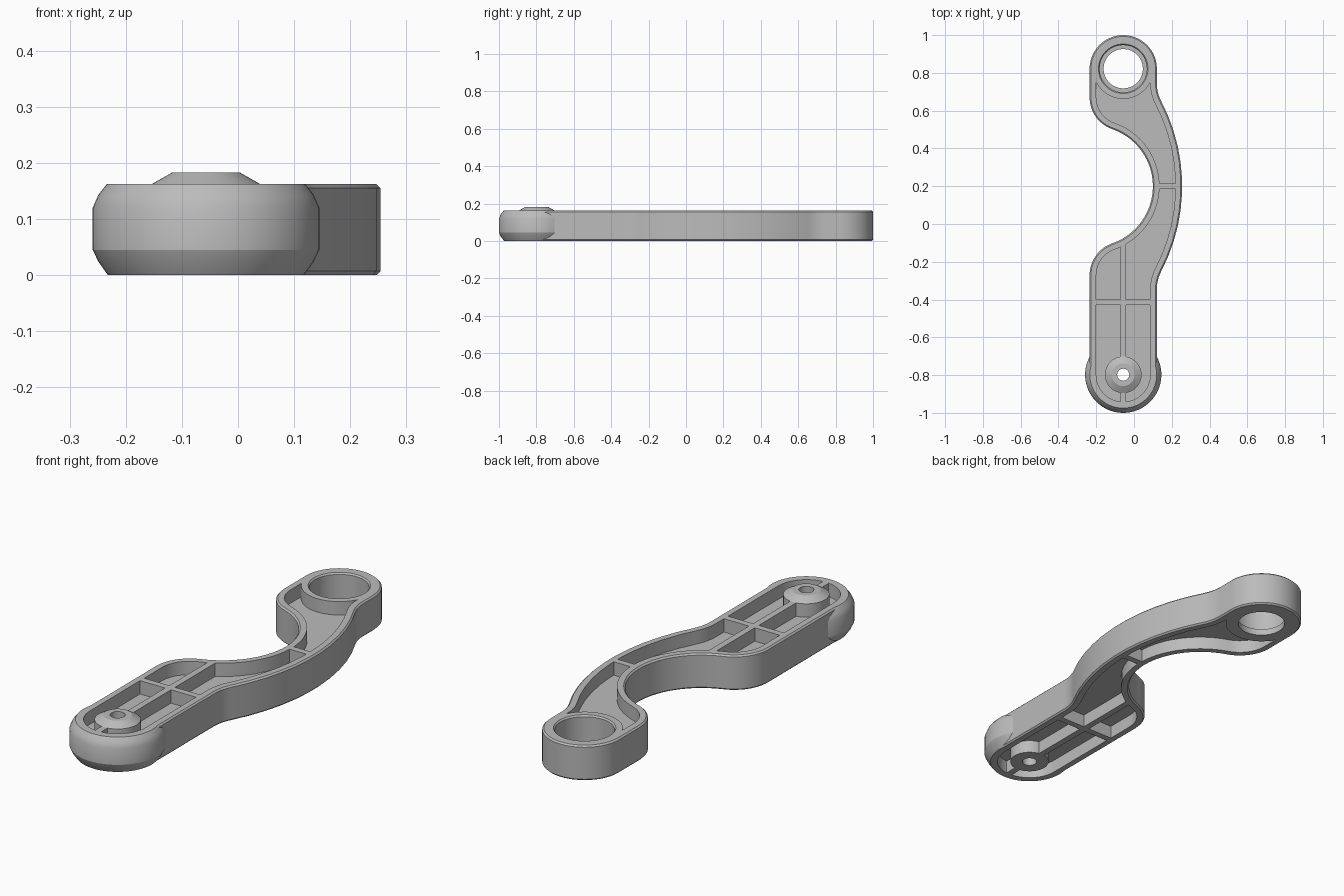
import bpy
import bmesh
from math import sin, cos, acos, asin, degrees, radians, hypot, sqrt

old = bpy.data.objects.get("Cube")
if old:
    bpy.data.objects.remove(old, do_unlink=True)

grey = bpy.data.materials.new("plain_grey")
grey.use_nodes = True
colour = (0.5, 0.5, 0.5, 1)
grey.diffuse_color = colour
grey.node_tree.nodes["Principled BSDF"].inputs["Base Color"].default_value = colour

# Main dimensions
CX, EYE_Y, PIVOT_Y = -0.057, 0.822, -0.798
R, WALL, TOP, CHAMFER = 0.178, 0.035, 0.162, 0.007
MID_Y = 0.2
EYE_BOSS = 0.16


def finish(name, bm):
    """Turn a bmesh into a shaded, coloured object."""
    bmesh.ops.recalc_face_normals(bm, faces=bm.faces[:])
    mesh = bpy.data.meshes.new(name)
    bm.to_mesh(mesh)
    bm.free()
    mesh.materials.append(grey)
    obj = bpy.data.objects.new(name, mesh)
    bpy.context.collection.objects.link(obj)
    bpy.ops.object.select_all(action='DESELECT')
    obj.select_set(True)
    bpy.context.view_layer.objects.active = obj
    bpy.ops.object.shade_smooth_by_angle(angle=radians(25))
    return obj


def trace(arcs, inset=0.0):
    """Join arcs (cx, cy, radius, start, end) into a loop, moved inwards by inset."""
    pts = []
    for cx, cy, r, a, b in arcs:
        r += -inset if b > a else inset
        n = max(6, int(abs(b - a) / 5))
        for i in range(n + 1):
            t = radians(a + (b - a) * i / n)
            p = (cx + r * cos(t), cy + r * sin(t))
            if not pts or hypot(p[0] - pts[-1][0], p[1] - pts[-1][1]) > 0.0005:
                pts.append(p)
    return pts


def circle(cx, cy, r, n=48):
    return [(cx + r * cos(radians(360 * i / n)), cy + r * sin(radians(360 * i / n)))
            for i in range(n)]


def slab(name, walls):
    """Plate with holes; each wall is a stack of (loop, z) from bottom to top."""
    bm = bmesh.new()
    ends = [[], []]
    for stack in walls:
        rings = [[bm.verts.new((x, y, z)) for x, y in loop] for loop, z in stack]
        n = len(rings[0])
        for lo, hi in zip(rings, rings[1:]):
            for i in range(n):
                j = (i + 1) % n
                bm.faces.new((lo[i], lo[j], hi[j], hi[i]))
        for end, ring in zip(ends, (rings[0], rings[-1])):
            end += [bm.edges.get((ring[i], ring[(i + 1) % n])) for i in range(n)]
    for end in ends:
        bmesh.ops.triangle_fill(bm, edges=end, use_beauty=True, normal=(0, 0, 1))
    return finish(name, bm)


def lathe(name, cx, cy, profile, start=0, end=360, n=48):
    """Revolve a closed (radius, z) profile around a vertical axis."""
    bm = bmesh.new()
    full = end - start == 360
    rings = []
    for i in range(n if full else n + 1):
        t = radians(start + (end - start) * i / n)
        rings.append([bm.verts.new((cx + r * cos(t), cy + r * sin(t), z)) for r, z in profile])
    pairs = list(zip(rings, rings[1:]))
    if full:
        pairs.append((rings[-1], rings[0]))
    else:
        bm.faces.new(rings[0])
        bm.faces.new(rings[-1])
    m = len(profile)
    for a, b in pairs:
        for k in range(m):
            bm.faces.new((a[k], a[(k + 1) % m], b[(k + 1) % m], b[k]))
    return finish(name, bm)


def rib(name, x0, x1, y0, y1):
    bm = bmesh.new()
    bmesh.ops.create_cube(bm, size=1)
    for v in bm.verts:
        v.co = (x1 if v.co.x > 0 else x0, y1 if v.co.y > 0 else y0, TOP if v.co.z > 0 else 0)
    return finish(name, bm)


# Arm outline: tangent arcs, mirrored about the middle of the bow
hollow_x, hollow_r = -0.22, 0.32
hollow_a = degrees(acos((CX - hollow_x) / (hollow_r + R)))
hollow_dy = sqrt((hollow_r + R) ** 2 - (CX - hollow_x) ** 2)
neck_r, bow_r, bow_x = 0.2, 0.97, 0.255 - 0.97
neck_x = CX + R + neck_r
bow_a = degrees(acos((neck_x - bow_x) / (bow_r + neck_r)))
neck_dy = (bow_r + neck_r) * sin(radians(bow_a))

body = [
    (CX, MID_Y + hollow_dy, R, 180, 180 + hollow_a),
    (hollow_x, MID_Y, hollow_r, hollow_a, -hollow_a),
    (CX, MID_Y - hollow_dy, R, 180 - hollow_a, 180),
    (CX, PIVOT_Y, R, 180, 360),
    (neck_x, MID_Y - neck_dy, neck_r, 180, 180 - bow_a),
    (bow_x, MID_Y, bow_r, -bow_a, bow_a),
    (neck_x, MID_Y + neck_dy, neck_r, 180 + bow_a, 180),
]
outline = [(CX, EYE_Y, R, 0, 180)] + body
eye_a = degrees(acos((R - WALL) / EYE_BOSS))
pocket = [(CX, EYE_Y, EYE_BOSS - WALL, -eye_a, eye_a - 180)] + body

# Rim of the arm, with the eye bore
outer = [(trace(outline, CHAMFER), 0), (trace(outline), CHAMFER),
         (trace(outline), TOP - CHAMFER), (trace(outline, CHAMFER), TOP)]
inner = trace(pocket, WALL)
bore, bore_edge = circle(CX, EYE_Y, 0.125), circle(CX, EYE_Y, 0.131)
slab("arm_frame", [outer, [(inner, 0), (inner, TOP)],
                   [(bore, 0), (bore, TOP - CHAMFER), (bore_edge, TOP)]])

# Thin web between upper and lower pockets
web, web_hole = trace(pocket, WALL - 0.002), circle(CX, PIVOT_Y, 0.05)
slab("web", [[(web, 0.06), (web, 0.1)], [(web_hole, 0.06), (web_hole, 0.1)]])

# Lip at the bottom of the eye
lathe("eye_lip", CX, EYE_Y, [(0.104, 0), (0.127, 0), (0.127, 0.03), (0.104, 0.03)])

# Stiffening ribs
T = 0.015
rib("long_rib_front", CX - T, CX + T, -0.95, PIVOT_Y - 0.05)
rib("long_rib_back", CX - T, CX + T, PIVOT_Y + 0.05, -0.1)
rib("cross_rib", CX - R + 0.03, CX + R - 0.03, -0.415 - T, -0.415 + T)
rib("bow_rib", 0.13, 0.225, MID_Y - T, MID_Y + T)

# Pivot boss with a raised conical collar
lathe("pivot_boss", CX, PIVOT_Y, [(0.032, 0), (0.086, 0), (0.086, 0.08), (0.097, 0.08),
                                  (0.097, TOP), (0.06, 0.183), (0.032, 0.183)])

# Rounded bumper wrapped around the front end
GRIP = 0.202
wrap = degrees(asin(sqrt(GRIP ** 2 - R ** 2) / GRIP))
lathe("end_bumper", CX, PIVOT_Y, [(0.168, 0), (0.175, 0), (0.192, 0.024), (GRIP, 0.045),
                                  (GRIP, 0.12), (0.192, 0.143), (0.177, TOP), (0.168, TOP)],
      180 - wrap, 360 + wrap, 40)
